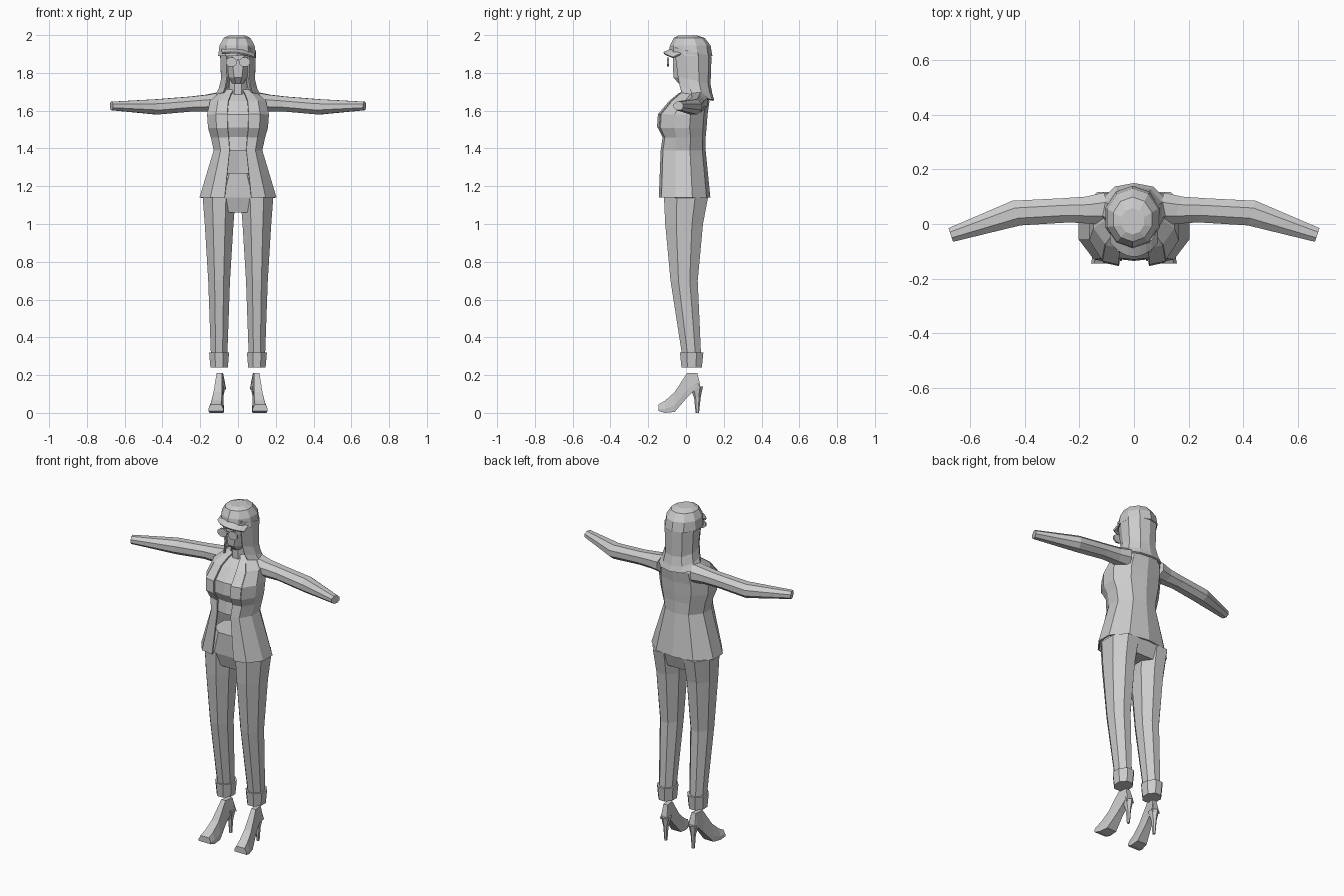
import bpy, bmesh
from math import sin, cos, pi, sqrt

cube = bpy.data.objects.get("Cube")
if cube:
    bpy.data.objects.remove(cube, do_unlink=True)

colour = (.6, .6, .6, 1)
grey = bpy.data.materials.new("plain grey")
grey.use_nodes = True
grey.diffuse_color = colour
grey.node_tree.nodes["Principled BSDF"].inputs["Base Color"].default_value = colour


def loft(name, rings, closed=True, mirror=True, thickness=0):
    """Skin a row of matching rings; closed rings also get end caps."""
    bm = bmesh.new()
    rows = [[bm.verts.new(point) for point in ring] for ring in rings]
    count = len(rows[0])
    for lower, upper in zip(rows, rows[1:]):
        for i in range(count if closed else count - 1):
            j = (i + 1) % count
            bm.faces.new((lower[i], lower[j], upper[j], upper[i]))
    if closed:
        bm.faces.new(rows[0])
        bm.faces.new(rows[-1])
    bmesh.ops.recalc_face_normals(bm, faces=bm.faces)
    mesh = bpy.data.meshes.new(name)
    bm.to_mesh(mesh)
    bm.free()
    mesh.materials.append(grey)
    obj = bpy.data.objects.new(name, mesh)
    bpy.context.collection.objects.link(obj)
    if mirror:
        obj.modifiers.new("Mirror", "MIRROR").use_clip = True
    if thickness:
        solidify = obj.modifiers.new("Solidify", "SOLIDIFY")
        solidify.thickness = thickness
        solidify.offset = 0


def polygon(sides, width, height):
    """Flat-sided polygon that fills the given half width and half height."""
    angles = [2 * pi * (i + .5) / sides for i in range(sides)]
    fit = cos(pi / sides)
    return [(width * cos(a) / fit, height * sin(a) / fit) for a in angles]


def oval(z, x, y, width, depth, sides=8):
    return [(x + u, y + v, z) for u, v in polygon(sides, width, depth)]


def half_ring(z, width, front, back, opening=.35, tilt=0):
    """Half ring from the front opening round to the middle of the back."""
    centre, depth = (front + back) / 2, (back - front) / 2
    shape = [(opening, -1), (.72, -.9), (1, -.35), (1, .3), (.6, .85), (0, 1)]
    points = [(width * u, centre + depth * v) for u, v in shape]
    return [(x, y, z - tilt * y) for x, y in points]


# Open jacket, from hem to collar
torso = [
    dict(z=1.14, width=.2, front=-.14, back=.125),
    dict(z=1.39, width=.125, front=-.13, back=.1),
    dict(z=1.46, width=.14, front=-.12, back=.1),
    dict(z=1.51, width=.155, front=-.145, back=.105),
    dict(z=1.58, width=.16, front=-.14, back=.11),
    dict(z=1.65, width=.145, front=-.08, back=.12),
    dict(z=1.69, width=.1, front=-.03, back=.11),
    dict(z=1.71, width=.06, front=-.01, back=.09),
]
loft("jacket", [half_ring(**ring) for ring in torso], closed=False, thickness=.008)


# Shirt follows the jacket a little further in
def shirt_ring(z, width, front, back):
    inset = .01
    return half_ring(z, width - inset, front + inset, back - inset, opening=0)


loft("shirt", [shirt_ring(**ring) for ring in torso[1:]], closed=False)


# Lapels lie along the front edges of the jacket
def lapel_row(z, width, front, back):
    lift = .005
    edge = half_ring(z, width, front, back)[:2]
    return [(x, y - lift, height) for x, y, height in edge]


loft("lapels", [lapel_row(**ring) for ring in torso[3:7]], closed=False, thickness=.008)


# Sleeved arms, bent forward from the elbow, cut square to the forearm
def arm_ring(x, y, z, radius):
    return [(x + u / 3, y + u, z + v) for u, v in polygon(8, radius, radius * .9)]


loft("arms", [
    arm_ring(x=.09, y=.055, z=1.645, radius=.06),
    arm_ring(x=.16, y=.05, z=1.64, radius=.05),
    arm_ring(x=.25, y=.05, z=1.635, radius=.044),
    arm_ring(x=.43, y=.04, z=1.62, radius=.045),
    arm_ring(x=.67, y=-.04, z=1.625, radius=.025),
])

# Trousers: hips, tapering legs and turned-up cuffs
loft("hips", [
    oval(z=1.27, x=0, y=-.02, width=.11, depth=.1),
    oval(z=1.14, x=0, y=0, width=.185, depth=.115),
    oval(z=1.06, x=0, y=0, width=.14, depth=.09),
], mirror=False)


def leg_ring(z, y):
    taper = z * z
    return oval(z, x=.1, y=y, width=.04 + .036 * taper, depth=.045 + .055 * taper)


loft("legs", [leg_ring(z, y) for z, y in [(1.14, 0), (1, -.01), (.7, -.01), (.3, .03)]])
loft("cuffs", [
    oval(z=.32, x=.1, y=.03, width=.053, depth=.062),
    oval(z=.24, x=.1, y=.03, width=.046, depth=.054),
])


# High-heeled shoes, toes turned outward, narrower where they rise
def shoe_ring(y, low, high):
    x = .1 - .12 * y
    sole = .045 - .12 * high
    upper = sole * .7
    middle = low + (high - low) / 3
    right = [(x - upper, y, high), (x - sole, y, middle), (x - sole, y, low)]
    left = [(x + sole, y, low), (x + sole, y, middle), (x + upper, y, high)]
    return right + left


loft("shoes", [
    shoe_ring(y=-.145, low=.01, high=.045),
    shoe_ring(y=-.11, low=0, high=.065),
    shoe_ring(y=-.06, low=.005, high=.11),
    shoe_ring(y=.005, low=.08, high=.21),
    shoe_ring(y=.06, low=.135, high=.21),
    shoe_ring(y=.075, low=.125, high=.15),
])
loft("heels", [
    oval(z=.14, x=.09, y=.055, width=.024, depth=.03, sides=6),
    oval(z=.08, x=.09, y=.06, width=.011, depth=.015, sides=6),
    oval(z=0, x=.09, y=.06, width=.007, depth=.008, sides=6),
])

# Neck and head
loft("neck", [oval(z, x=0, y=.02, width=.045, depth=.045) for z in (1.66, 1.8)], mirror=False)
loft("head", [
    oval(z=1.745, x=0, y=0, width=.03, depth=.04),
    oval(z=1.775, x=0, y=0, width=.048, depth=.066),
    oval(z=1.85, x=0, y=.015, width=.07, depth=.085),
    oval(z=1.93, x=0, y=.02, width=.078, depth=.09),
], mirror=False)

# Long hair, open round the face and lower at the back
hair = [
    dict(z=1.92, width=.09, front=-.06, back=.13),
    dict(z=1.77, width=.085, front=-.04, back=.125),
    dict(z=1.72, width=.098, front=-.03, back=.135),
    dict(z=1.69, width=.115, front=-.02, back=.145),
]
loft("hair", [half_ring(**ring, opening=.65, tilt=.25) for ring in hair],
     closed=False, thickness=.01)


# Domed cap
def cap_ring(angle):
    spread = sqrt(cos(angle))
    return oval(1.89 + .11 * sin(angle), x=-.005, y=.024 * spread,
                width=.1 * spread, depth=.11 * spread, sides=10)


loft("cap", [cap_ring(pi * step / 18) for step in (0, 3, 6, 8)], mirror=False)


# Curved peak, tipped to one side
def peak_row(y, z):
    steps = [i / 4 for i in range(-4, 5)]
    return [(.085 * t, y + .05 * t * t, z - .012 * (t + t * t)) for t in steps]


loft("cap_peak", [peak_row(y=-.075, z=1.925), peak_row(y=-.118, z=1.905)],
     closed=False, mirror=False, thickness=.009)


# Sunglasses: two lenses and a bridge
def lens_ring(y, x, z, width, height):
    return [(x + u, y, z + v) for u, v in polygon(8, width, height)]


front_and_back = (-.1, -.09)
loft("lenses", [lens_ring(y, x=.035, z=1.857, width=.029, height=.024) for y in front_and_back])
loft("glasses_bridge", [lens_ring(y, x=0, z=1.866, width=.012, height=.004)
                        for y in front_and_back], mirror=False)
